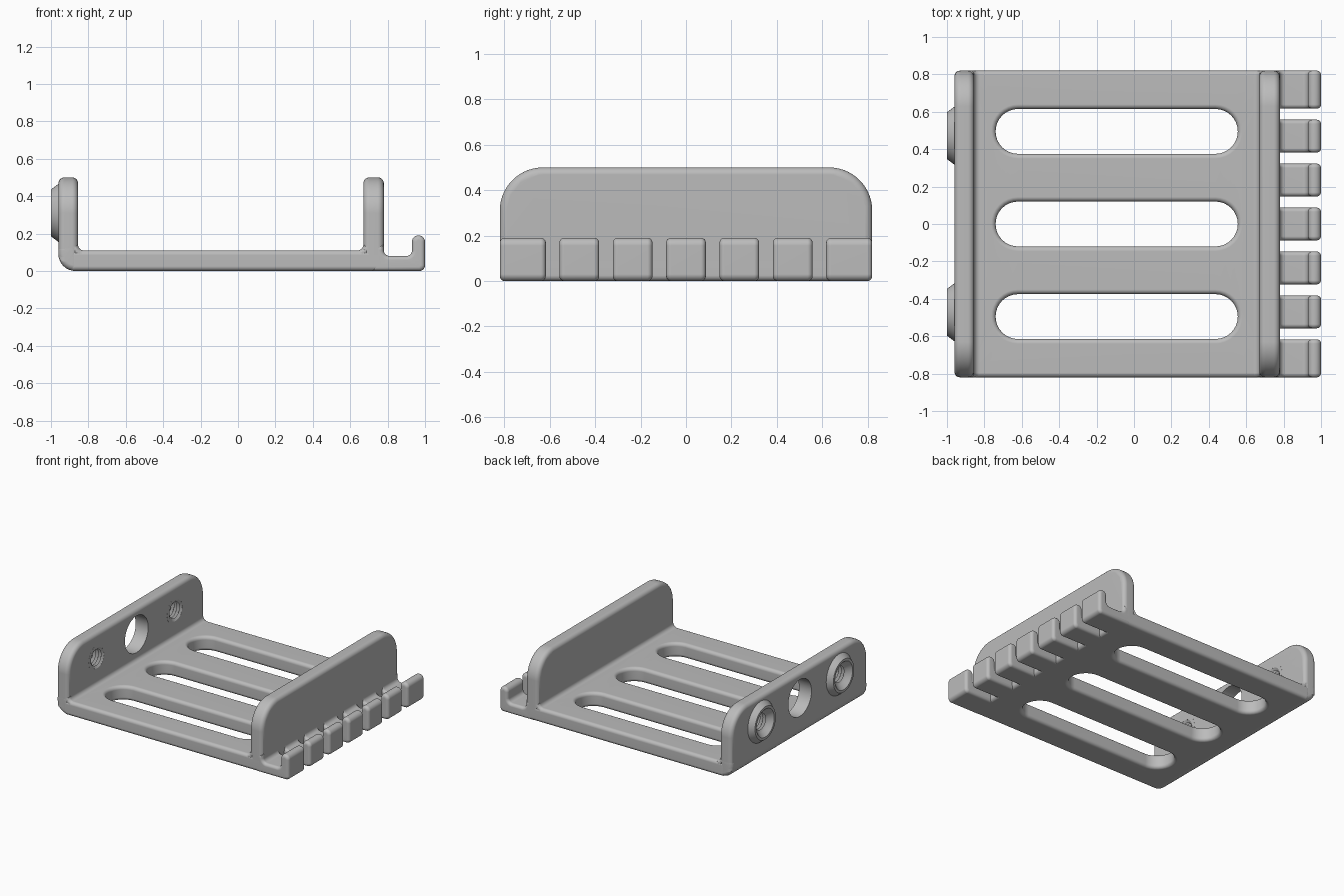
import bpy
import bmesh
from math import pi, sin, cos, tan
from mathutils import Vector

cube = bpy.data.objects.get("Cube")
if cube:
    bpy.data.objects.remove(cube, do_unlink=True)

grey = bpy.data.materials.new("light_grey")
grey.use_nodes = True
COLOUR = (0.5, 0.5, 0.5, 1)
grey.diffuse_color = COLOUR
grey.node_tree.nodes["Principled BSDF"].inputs["Base Color"].default_value = COLOUR

STEPS = 5
MAP = {"x": lambda u, v, h: (h, u, v),
       "y": lambda u, v, h: (u, h, v),
       "z": lambda u, v, h: (u, v, h)}


def finish(name, bm):
    """Turn a bmesh into a smooth-shaded object with crisp sharp edges."""
    bmesh.ops.recalc_face_normals(bm, faces=bm.faces)
    mesh = bpy.data.meshes.new(name)
    bm.to_mesh(mesh)
    bm.free()
    mesh.materials.append(grey)
    mesh.shade_smooth()
    mesh.set_sharp_from_angle(angle=pi / 6)
    obj = bpy.data.objects.new(name, mesh)
    bpy.context.scene.collection.objects.link(obj)
    mod = obj.modifiers.new("even_shading", "WEIGHTED_NORMAL")
    mod.keep_sharp = True
    return obj


def outline(corners, clockwise=False, steps=8):
    """Polygon of (u, v, radius) corners with each corner rounded."""
    pts = []
    n = len(corners)
    for i, (x, y, r) in enumerate(corners):
        p = Vector((x, y))
        if r == 0:
            pts.append(p)
            continue
        a = (Vector(corners[i - 1][:2]) - p).normalized()
        c = (Vector(corners[(i + 1) % n][:2]) - p).normalized()
        ang = a.angle(c)
        mid = p + (a + c).normalized() * r / sin(ang / 2)
        s = p + a * r / tan(ang / 2) - mid
        e = p + c * r / tan(ang / 2) - mid
        th = pi - ang
        for k in range(steps + 1):
            f = k / steps
            pts.append(mid + (s * sin((1 - f) * th) + e * sin(f * th)) / sin(th))
    pts = [p for i, p in enumerate(pts) if (p - pts[i - 1]).length > 1e-5]
    area = sum(pts[i - 1].x * p.y - p.x * pts[i - 1].y for i, p in enumerate(pts))
    return pts[::-1] if (area > 0) == clockwise else pts


def box(u0, u1, v0, v1, r, **kw):
    return outline([(u0, v0, r), (u1, v0, r), (u1, v1, r), (u0, v1, r)], **kw)


def circle(u, v, r):
    return box(u - r, u + r, v - r, v + r, r, clockwise=True)


def inset(pts, d):
    """Move a loop into the material by d."""
    res = []
    for i, p in enumerate(pts):
        e = (p - pts[i - 1]).normalized()
        f = (pts[(i + 1) % len(pts)] - p).normalized()
        n1, n2 = Vector((-e.y, e.x)), Vector((-f.y, f.x))
        res.append(p + (n1 + n2) * d / (1 + n1.dot(n2)))
    return res


def plate(name, axis, h0, h1, edge, outer, holes=()):
    """Plate with rounded rims; holes are (loop, rim radius)."""
    bm = bmesh.new()
    arcs = [k / STEPS * pi / 2 for k in range(STEPS + 1)]
    levels = [(1 - sin(t), h0 + edge * (1 - cos(t))) for t in arcs]
    levels += [(1 - sin(t), h1 - edge * (1 - cos(t))) for t in reversed(arcs)]
    caps = [[], []]
    for loop, rim in [(outer, edge), *holes]:
        rings = [[bm.verts.new(MAP[axis](p.x, p.y, h)) for p in inset(loop, rim * d)]
                 for d, h in levels]
        for lo, hi in zip(rings, rings[1:]):
            for i in range(len(lo)):
                bm.faces.new((lo[i - 1], lo[i], hi[i], hi[i - 1]))
        for cap, ring in zip(caps, (rings[0], rings[-1])):
            cap += [bm.edges.get((ring[i - 1], ring[i])) for i in range(len(ring))]
    for cap in caps:
        bmesh.ops.triangle_fill(bm, use_beauty=True, use_dissolve=False, edges=cap,
                                normal=MAP[axis](0, 0, 1))
    return finish(name, bm)


def lathe(name, profile, y, z, segments=48):
    """Closed (x, radius) profile turned about an axis along x."""
    bm = bmesh.new()
    rings = [[bm.verts.new((x, y + r * cos(2 * pi * k / segments),
                            z + r * sin(2 * pi * k / segments)))
              for k in range(segments)] for x, r in profile]
    for j in range(len(rings)):
        a, b = rings[j - 1], rings[j]
        for k in range(segments):
            bm.faces.new((a[k - 1], a[k], b[k], b[k - 1]))
    return finish(name, bm)


HALF = 0.82       # half depth of the tray
HOLE_Z = 0.31     # height of the wall holes
BOSS_Y = 0.472

# Slotted floor
slots = [(box(-0.74, 0.555, y - 0.12, y + 0.12, 0.12, clockwise=True), 0.025)
         for y in (-0.495, 0, 0.495)]
plate("floor", "z", 0, 0.11, 0.025, box(-0.90, 0.78, -HALF, HALF, 0.027), slots)

# Rounded lower corner under the right wall
plate("floor_corner", "y", -HALF, HALF, 0.03,
      outline([(-0.96, 0, 0.09), (-0.855, 0, 0), (-0.855, 0.15, 0.04), (-0.96, 0.15, 0.04)]))

# Upright walls
wall = outline([(-HALF, 0.05, 0), (HALF, 0.05, 0), (HALF, 0.5, 0.19), (-HALF, 0.5, 0.19)],
               steps=14)
wall_holes = [(circle(0, HOLE_Z, 0.14), 0)]
wall_holes += [(circle(s * BOSS_Y, HOLE_Z, 0.1), 0) for s in (-1, 1)]
plate("right_wall", "x", -0.96, -0.855, 0.032, wall, wall_holes)
plate("left_wall", "x", 0.67, 0.78, 0.032, wall)

# Fillets where the walls meet the floor
for name, x, s in (("right_fillet", -0.855, 1), ("left_fillet", 0.67, -1)):
    r, d = 0.03, 0.03
    plate(name, "y", -HALF, HALF, 0.025, outline(
        [(x - s * d, 0.11 - d, 0), (x + s * r, 0.11 - d, 0), (x + s * r, 0.11, 0),
         (x, 0.11, r), (x, 0.11 + r, 0), (x - s * d, 0.11 + r, 0)]))

# Threaded bosses on the right wall
thread = [(-0.97 + 0.0115 * k, 0.078 if k % 2 == 0 else 0.06) for k in range(11)]
boss = [(-0.95, 0.157), (-0.96, 0.155), (-1, 0.125), (-1, 0.106)] + thread
boss += [(-0.8545, 0.078), (-0.8545, 0.104), (-0.95, 0.104)]
for name, s in (("front_boss", -1), ("back_boss", 1)):
    lathe(name, boss, s * BOSS_Y, HOLE_Z)

# Row of hooked teeth along the left side
hook = outline([(0.72, 0, 0), (1, 0, 0.03), (1, 0.19, 0.034), (0.93, 0.19, 0.034),
                (0.93, 0.08, 0.03), (0.78, 0.08, 0.03), (0.78, 0.14, 0), (0.72, 0.14, 0)])
for i in range(-3, 4):
    y0, y1 = i * 0.235 - 0.0875, i * 0.235 + 0.0875
    if i == -3:
        y0, y1 = -HALF, -0.617
    if i == 3:
        y0, y1 = 0.617, HALF
    plate(f"hook_tooth_{i + 4}", "y", y0, y1, 0.022, hook)
